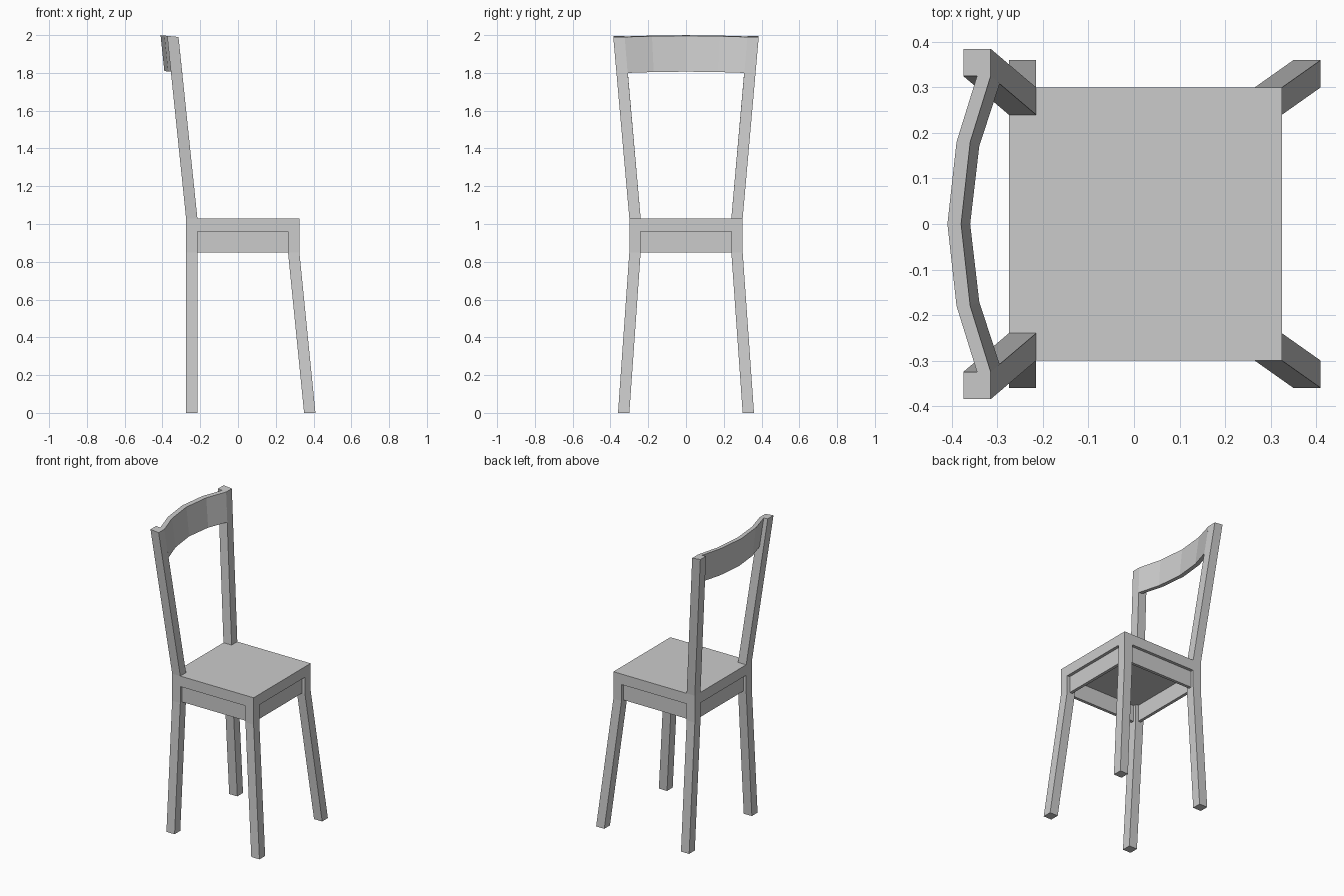
import bpy, bmesh

if "Cube" in bpy.data.objects:
    bpy.data.objects.remove(bpy.data.objects["Cube"])


def make_object(name, bm):
    bmesh.ops.recalc_face_normals(bm, faces=bm.faces)
    mesh = bpy.data.meshes.new(name)
    bm.to_mesh(mesh)
    bm.free()
    obj = bpy.data.objects.new(name, mesh)
    bpy.context.collection.objects.link(obj)
    return obj


def loft(name, rings):
    """Closed solid skinned through rings of four points."""
    bm = bmesh.new()
    loops = [[bm.verts.new(p) for p in ring] for ring in rings]
    for a, b in zip(loops, loops[1:]):
        for i in range(4):
            j = (i + 1) % 4
            bm.faces.new((a[i], a[j], b[j], b[i]))
    bm.faces.new(loops[0])
    bm.faces.new(loops[-1])
    return make_object(name, bm)


def box(name, x0, x1, y0, y1, z0, z1):
    def ring(z):
        return [(x0, y0, z), (x1, y0, z), (x1, y1, z), (x0, y1, z)]
    return loft(name, [ring(z0), ring(z1)])


W = 0.06       # leg width
TILT = 0.1     # lean of the back


def square(x, y, z, side, tilt=0.0):
    """Leg section: x is its back edge, y its inner edge; the top may tilt."""
    pts = [(x, y), (x + W, y), (x + W, y + W), (x, y + W)]
    return [(px, side * py, z + tilt * (x + W - px)) for px, py in pts]


# Seat slab
box("seat", -0.275, 0.325, -0.3, 0.3, 0.96, 1.03)

for side, label in ((-1, "right"), (1, "left")):
    # Legs splay below the apron
    loft("front_leg_" + label, [square(0.35, 0.30, 0, side),
                                square(0.265, 0.24, 0.85, side),
                                square(0.265, 0.24, 0.96, side)])
    loft("back_leg_" + label, [square(-0.275, 0.30, 0, side),
                               square(-0.275, 0.24, 0.85, side),
                               square(-0.275, 0.24, 0.96, side)])
    # Leaning back post
    loft("back_post_" + label, [square(-0.275, 0.24, 1.03, side),
                                square(-0.375, 0.325, 1.99, side, TILT)])
    # Side apron, inset from the leg faces
    y0, y1 = sorted((side * 0.26, side * 0.28))
    box("side_apron_" + label, -0.215, 0.265, y0, y1, 0.85, 0.96)

# Front and back aprons
box("front_apron", 0.285, 0.305, -0.24, 0.24, 0.85, 0.96)
box("back_apron", -0.255, -0.235, -0.24, 0.24, 0.85, 0.96)

# Curved top rail, five sections: y at top, y at bottom, front face x at top
sections = [(-0.325, -0.309, -0.315), (-0.18, -0.171, -0.36), (0, 0, -0.38),
            (0.18, 0.171, -0.36), (0.325, 0.309, -0.315)]
rings = []
for yt, yb, x in sections:
    ring = []
    for dx, y, z in ((0, yt, 1.99), (-0.03, yt, 1.99), (-0.03, yb, 1.80), (0, yb, 1.80)):
        px = x + dx + (0.02 if z < 1.9 else 0)
        base = -0.295 if z < 1.9 else -0.315
        ring.append((px, y, z + TILT * (base - px)))
    rings.append(ring)
loft("top_rail", rings)
